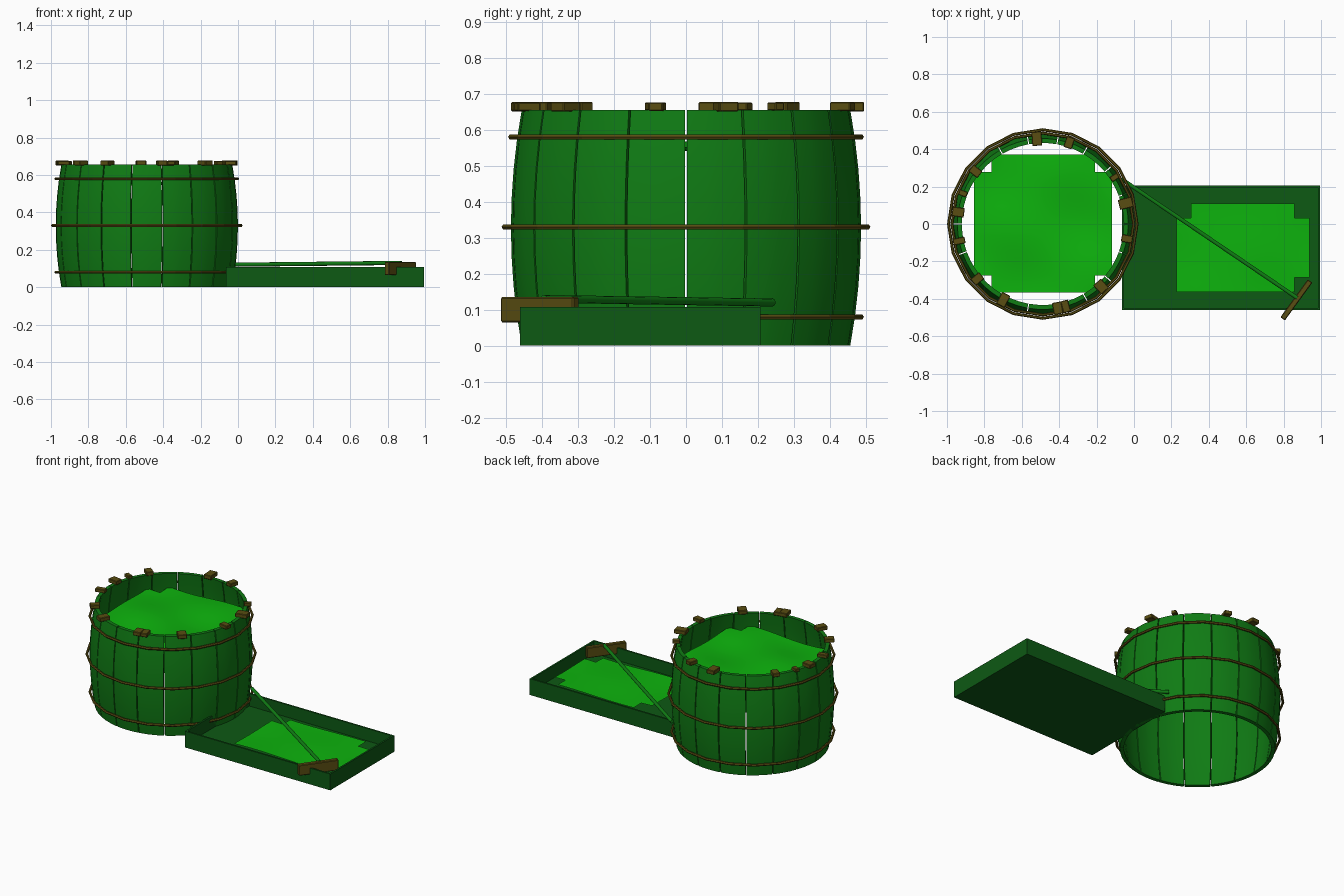
import bpy, bmesh, math
from mathutils import Vector, Matrix

if "Cube" in bpy.data.objects:
    bpy.data.objects.remove(bpy.data.objects["Cube"])

CX = -0.4875  # barrel centre


def mat(name, rgb):
    m = bpy.data.materials.new(name)
    m.diffuse_color = (*rgb, 1)
    m.use_nodes = True
    m.node_tree.nodes["Principled BSDF"].inputs["Base Color"].default_value = m.diffuse_color
    return m


STAVE = mat("green_wood", (0.005, 0.2, 0.007))
TRAY = mat("dark_green_wood", (0.004, 0.1, 0.007))
LIQUID = mat("green_liquid", (0.004, 0.45, 0.004))
BROWN = mat("brown", (0.1, 0.075, 0.006))


def finish(name, bm, material, smooth=False):
    bmesh.ops.recalc_face_normals(bm, faces=bm.faces)
    me = bpy.data.meshes.new(name)
    bm.to_mesh(me)
    bm.free()
    me.materials.append(material)
    ob = bpy.data.objects.new(name, me)
    bpy.context.collection.objects.link(ob)
    if smooth:
        bpy.ops.object.select_all(action='DESELECT')
        ob.select_set(True)
        bpy.context.view_layer.objects.active = ob
        bpy.ops.object.shade_smooth_by_angle(angle=math.radians(35))
    return ob


def box(name, loc, size, angle, material, bevel=0.004):
    bm = bmesh.new()
    bmesh.ops.create_cube(bm, size=1)
    bmesh.ops.scale(bm, vec=size, verts=bm.verts)
    bmesh.ops.bevel(bm, geom=bm.edges[:], offset=bevel, segments=1, affect='EDGES')
    bmesh.ops.transform(bm, verts=bm.verts,
                        matrix=Matrix.Translation(loc) @ Matrix.Rotation(angle, 4, 'Z'))
    return finish(name, bm, material)


# Barrel staves: 18 bulging planks with thin open gaps
H, ROWS, COLS, N = 0.655, 8, 3, 18
for s in range(N):
    bm = bmesh.new()
    step = math.tau / N
    gap = math.radians(0.35)
    grids = []
    for thick in (0, 0.024):
        grid = []
        for r in range(ROWS + 1):
            t = r / ROWS
            rad = 0.457 + 0.03 * (1 - (2 * t - 1) ** 2) - thick
            row = []
            for c in range(COLS + 1):
                a = s * step + gap + (step - 2 * gap) * c / COLS
                row.append(bm.verts.new((CX + rad * math.cos(a), rad * math.sin(a), H * t)))
            grid.append(row)
        grids.append(grid)
        for r in range(ROWS):
            for c in range(COLS):
                bm.faces.new((grid[r][c], grid[r][c + 1], grid[r + 1][c + 1], grid[r + 1][c]))
    o, i = grids
    for r in range(ROWS):
        for c in (0, COLS):
            bm.faces.new((o[r][c], o[r + 1][c], i[r + 1][c], i[r][c]))
    for c in range(COLS):
        for r in (0, ROWS):
            bm.faces.new((o[r][c], o[r][c + 1], i[r][c + 1], i[r][c]))
    finish(f"barrel_stave_{s + 1}", bm, STAVE, True)

# Hoops: thin low-sided rings around the barrel
for name, z, rad in (("bottom", 0.08, 0.486), ("middle", 0.33, 0.504), ("top", 0.58, 0.486)):
    bpy.ops.mesh.primitive_torus_add(location=(CX, 0, z), major_radius=rad, minor_radius=0.008,
                                     major_segments=20, minor_segments=6)
    bpy.context.object.name = name + "_hoop"
    bpy.context.object.data.materials.append(BROWN)

# Rim clips: small blocks sitting on the top edge (angle, width, length)
clips = [(94, .053, .075), (72, .045, .06), (33, .03, .045), (14, .055, .075), (-10, .04, .06),
         (-47, .055, .065), (-74.5, .04, .065), (-80, .05, .065), (242.5, .05, .07), (220, .045, .06),
         (191.5, .035, .065), (172, .05, .065), (159, .03, .045), (142, .045, .06)]
for k, (deg, w, l) in enumerate(clips):
    a = math.radians(deg)
    h = 0.018 + 0.2 * (w - 0.03)
    box(f"rim_clip_{k + 1}", Vector((CX + 0.457 * math.cos(a), 0.457 * math.sin(a), 0.664)),
        (l, w, h + 0.004), a, BROWN, 0.003)


# Liquid surfaces: gently wavy grids with corner cells cut off
def liquid(name, x0, y0, nx, ny, cell, z, amp, cut):
    bm = bmesh.new()
    sub = 3
    verts = {}

    def vert(i, j):
        if (i, j) not in verts:
            x, y = x0 + i * cell / sub, y0 + j * cell / sub
            wave = math.sin(9 * x + 1) * math.cos(8 * y) + 0.4 * math.sin(15 * y + 6 * x)
            verts[i, j] = bm.verts.new((x, y, z + amp * wave))
        return verts[i, j]

    for i in range(nx * sub):
        for j in range(ny * sub):
            if (i // sub, j // sub) not in cut:
                bm.faces.new((vert(i, j), vert(i + 1, j), vert(i + 1, j + 1), vert(i, j + 1)))
    finish(name, bm, LIQUID, True)


liquid("barrel_liquid", -0.855, -0.367, 8, 8, 0.0922, 0.555, 0.01,
       {(0, 0), (7, 0), (0, 7), (7, 7)})
liquid("tray_liquid", 0.226, -0.364, 9, 6, 0.079, 0.065, 0.004,
       {(8, 0), (0, 5), (8, 5)})

# Tray: open box with thin walls
bm = bmesh.new()
bmesh.ops.create_cube(bm, size=1)
bmesh.ops.scale(bm, vec=(1.06, 0.667, 0.107), verts=bm.verts)
bmesh.ops.translate(bm, vec=(0.465, -0.127, 0.0535), verts=bm.verts)
top = max(bm.faces, key=lambda f: f.calc_center_median().z)
bmesh.ops.inset_region(bm, faces=[top], thickness=0.016)
floor = bmesh.ops.extrude_face_region(bm, geom=[top])
bmesh.ops.translate(bm, vec=(0, 0, -0.082),
                    verts=[v for v in floor["geom"] if isinstance(v, bmesh.types.BMVert)])
if top.is_valid:
    bmesh.ops.delete(bm, geom=[top], context='FACES')
finish("tray", bm, TRAY)

# Scraper: long rod and cross head resting on the tray edge
a, b = Vector((-0.066, 0.24, 0.12)), Vector((0.872, -0.395, 0.13))
bpy.ops.mesh.primitive_cylinder_add(vertices=10, radius=0.011, depth=(b - a).length,
                                    location=(a + b) / 2)
rod = bpy.context.object
rod.name = "scraper_rod"
rod.rotation_euler = (b - a).to_track_quat('Z', 'Y').to_euler()
rod.data.materials.append(STAVE)
bpy.ops.object.shade_smooth_by_angle(angle=math.radians(40))
box("scraper_head", Vector((0.868, -0.406, 0.1)), (0.25, 0.03, 0.07), math.radians(54), BROWN)
